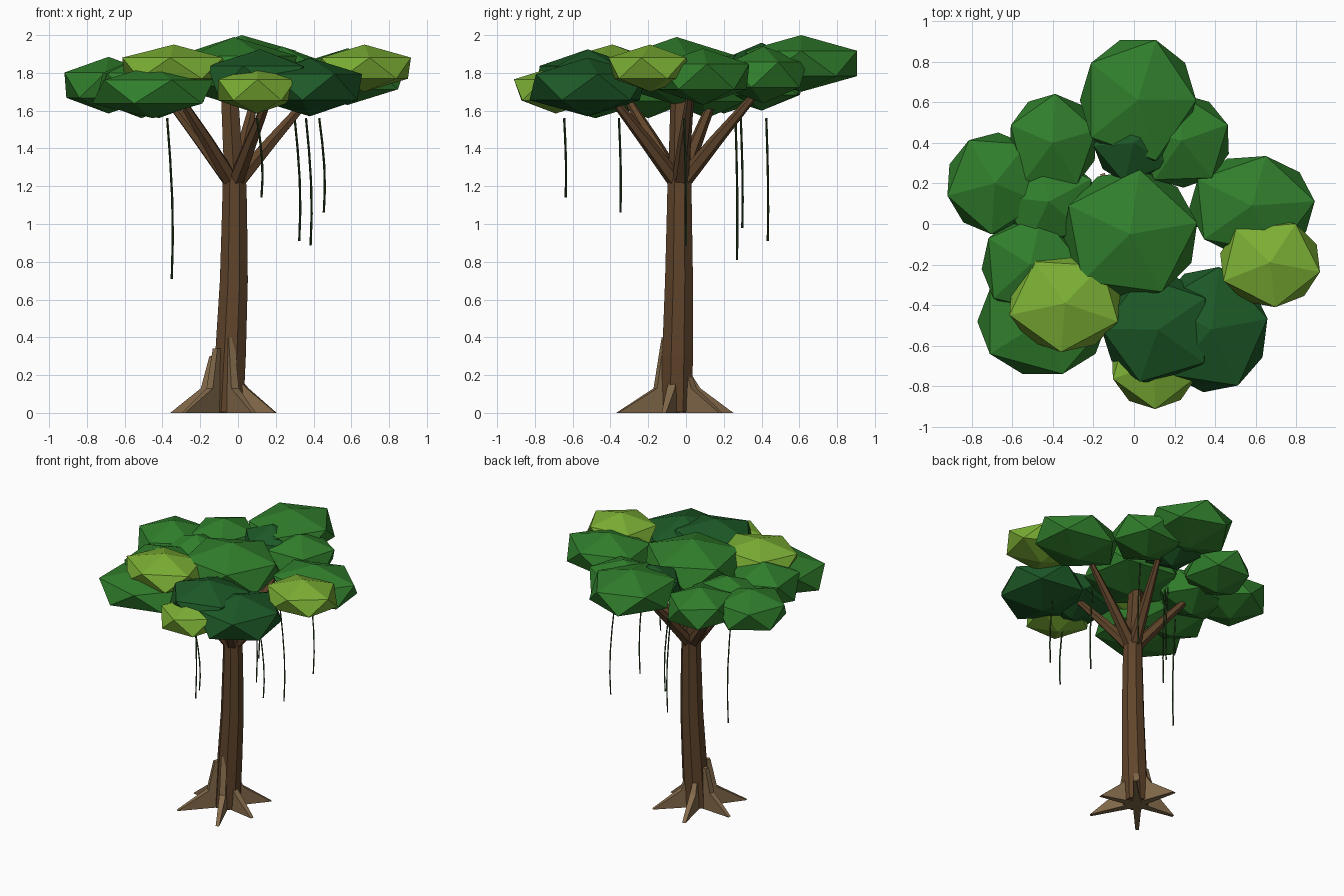
import bpy, bmesh, math
from mathutils import Vector, Matrix

if "Cube" in bpy.data.objects:
    bpy.data.objects.remove(bpy.data.objects["Cube"])


def material(name, rgb):
    m = bpy.data.materials.new(name)
    m.diffuse_color = (*rgb, 1)
    m.use_nodes = True
    m.node_tree.nodes["Principled BSDF"].inputs["Base Color"].default_value = m.diffuse_color
    return m


BARK = material("bark", (0.115, 0.058, 0.024))
ROOT = material("root_wood", (0.23, 0.145, 0.07))
GREEN = material("leaf_green", (0.03, 0.21, 0.025))
DARK = material("leaf_dark", (0.012, 0.1, 0.02))
LIME = material("leaf_lime", (0.2, 0.43, 0.035))
VINE = material("vine_green", (0.02, 0.05, 0.012))


def finish(bm, name, mat):
    bmesh.ops.recalc_face_normals(bm, faces=bm.faces)
    me = bpy.data.meshes.new(name)
    bm.to_mesh(me)
    bm.free()
    me.materials.append(mat)
    ob = bpy.data.objects.new(name, me)
    bpy.context.collection.objects.link(ob)
    return ob


def tube(name, points, radii, sides, mat, level=False):
    """Faceted tapering tube along a path; level keeps the rings horizontal."""
    bm = bmesh.new()
    pts = [Vector(p) for p in points]
    rings = []
    for i, (p, r) in enumerate(zip(pts, radii)):
        d = pts[min(i + 1, len(pts) - 1)] - pts[max(i - 1, 0)]
        rot = Matrix.Identity(3) if level else Vector((0, 0, 1)).rotation_difference(d).to_matrix()
        ring = []
        for k in range(sides):
            a = math.tau * (k + 0.5) / sides
            ring.append(bm.verts.new(p + rot @ Vector((r * math.cos(a), r * math.sin(a), 0))))
        rings.append(ring)
    for a, b in zip(rings, rings[1:]):
        for k in range(sides):
            j = (k + 1) % sides
            bm.faces.new((a[k], a[j], b[j], b[k]))
    bm.faces.new(rings[0][::-1])
    bm.faces.new(rings[-1])
    return finish(bm, name, mat)


# Leaning trunk and its central leader
tube("trunk",
     [(-.055, -.05, .005), (-.04, -.045, .3), (-.022, -.037, .7), (-.018, -.035, 1.1), (-.02, -.035, 1.26)],
     [.09, .088, .08, .071, .067], 8, BARK, True)
tube("central_branch", [(-.02, -.035, 1.22), (-.04, -.03, 1.6), (-.045, -.03, 1.76)],
     [.06, .054, .046], 6, BARK, True)

# Five spreading branches
for i, deg in enumerate((8, 74, 153, 224, 297)):
    a = math.radians(deg)
    at = lambda r, z: (-.02 + r * math.cos(a), -.035 + r * math.sin(a), z)
    tube(f"branch_{i + 1}", [at(.015, 1.22), at(.2, 1.44), at(.42, 1.69)],
         [.045, .035, .02], 6, BARK)

# Six buttress roots (direction, reach, height): thin fins tapering to the tip
ROOTS = [(172, .29, .3), (230, .34, .34), (296, .35, .4), (346, .28, .18), (47, .32, .24), (106, .31, .2)]
for i, (deg, reach, top) in enumerate(ROOTS):
    a = math.radians(deg)
    out = Vector((math.cos(a), math.sin(a), 0))
    side = Vector((-out.y, out.x, 0))
    bm = bmesh.new()
    loops = []
    for s in (-1, 1):
        loops.append([bm.verts.new(Vector((-.07, -.05, z)) + out * r + side * s * t)
                      for r, z, t in ((0, 0, .03), (reach, 0, .012), (.125, .13, .022),
                                      (.08, top, .016), (0, top, .02))])
    bm.faces.new(loops[0])
    bm.faces.new(loops[1][::-1])
    for k in range(5):
        j = (k + 1) % 5
        bm.faces.new((loops[0][k], loops[0][j], loops[1][j], loops[1][k]))
    finish(bm, f"buttress_root_{i + 1}", ROOT)

# Canopy clumps: x, y, z, x radius, y radius, half height, turn, colour
CLUMPS = [
    (.02, .61, 1.85, .285, .31, .15, 0, GREEN),
    (-.02, -.05, 1.81, .335, .32, .18, 10, GREEN),
    (.235, .41, 1.79, .24, .23, .15, 20, GREEN),
    (.0, .40, 1.81, .20, .20, .15, 40, DARK),
    (-.40, .40, 1.75, .22, .24, .15, 15, GREEN),
    (-.685, .20, 1.735, .24, .25, .15, 50, GREEN),
    (-.42, .11, 1.72, .24, .22, .16, 30, GREEN),
    (-.51, -.20, 1.725, .24, .25, .165, 5, GREEN),
    (-.34, -.39, 1.825, .28, .24, .125, 50, LIME),
    (-.45, -.48, 1.70, .32, .27, .14, 0, GREEN),
    (.12, -.52, 1.765, .28, .27, .16, 35, DARK),
    (.38, -.52, 1.725, .28, .31, .155, 10, DARK),
    (.10, -.69, 1.71, .215, .22, .125, 55, LIME),
    (.58, .09, 1.78, .31, .25, .15, 5, GREEN),
    (.67, -.19, 1.825, .25, .22, .125, -12, LIME),
]
for i, (x, y, z, rx, ry, h, turn, mat) in enumerate(CLUMPS):
    bm = bmesh.new()
    bmesh.ops.create_icosphere(bm, subdivisions=1, radius=1)
    bmesh.ops.rotate(bm, verts=bm.verts, matrix=Matrix.Rotation(math.radians(turn), 3, 'Z'))
    bmesh.ops.scale(bm, verts=bm.verts, vec=(rx / .89, ry / .89, h))
    bmesh.ops.translate(bm, verts=bm.verts, vec=(x, y, z))
    finish(bm, f"leaf_clump_{i + 1}", mat)

# Hanging vines: top x, top y, lower end
VINES = [(-.375, -.01, .71), (.10, -.645, 1.14), (.43, -.355, 1.06), (.30, .425, .91),
         (.36, -.01, .885), (-.06, .262, .81), (-.06, .29, .98)]
for i, (x, y, low) in enumerate(VINES):
    pts = []
    for k in range(5):
        t = k / 4
        bow = math.sin(t * 2.2)
        pts.append((x + .03 * bow, y + .01 * bow, 1.56 + (low - 1.56) * t))
    tube(f"vine_{i + 1}", pts, [.006] * 5, 4, VINE)
